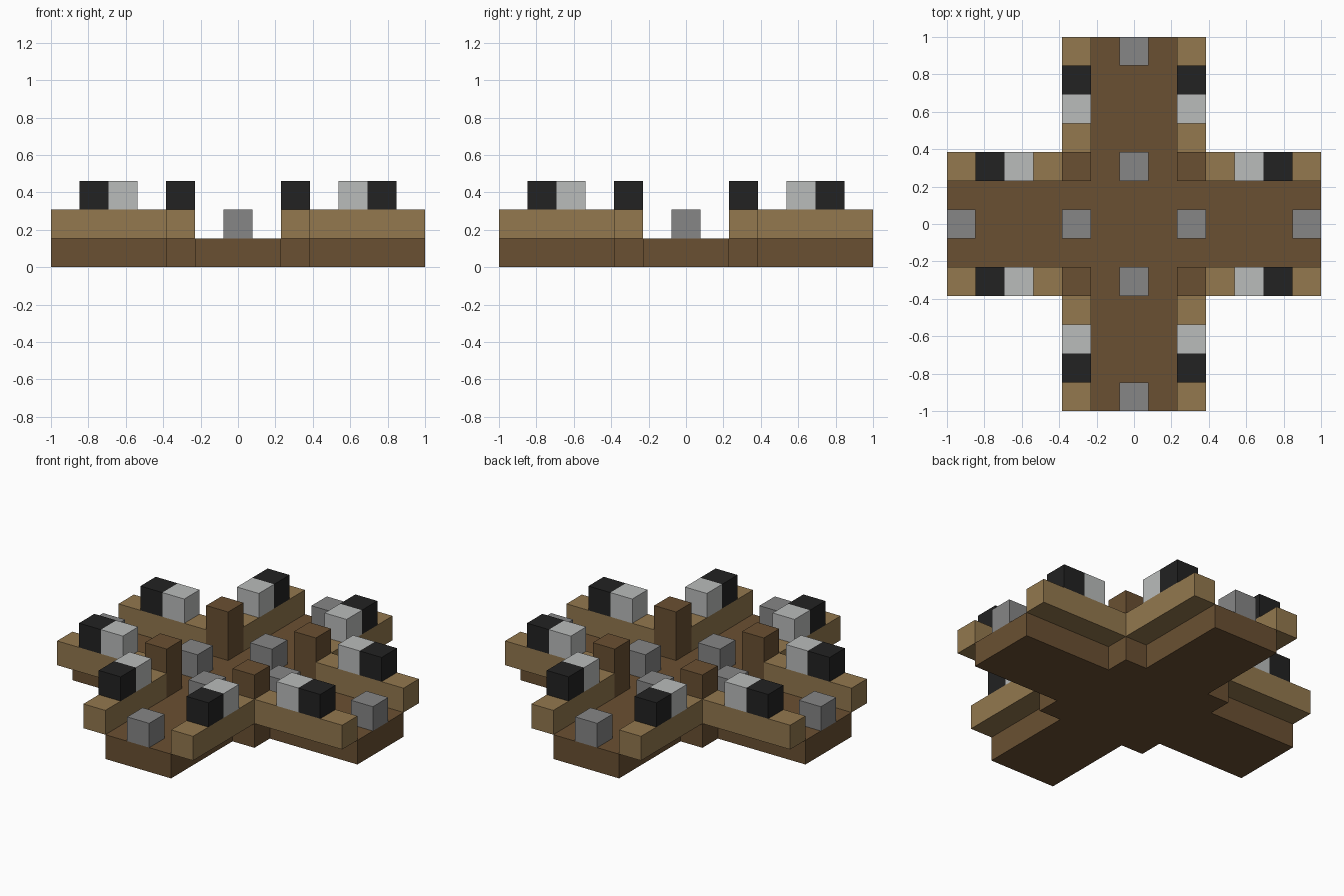
import bpy
import bmesh
from math import pi
from mathutils import Matrix, Vector

cube = bpy.data.objects.get("Cube")
if cube:
    bpy.data.objects.remove(cube)

U = 1 / 13  # half a block


def material(name, *rgb):
    """Flat material from display values, stored as linear."""
    colour = [((c / 255 + 0.055) / 1.055) ** 2.4 for c in rgb] + [1]
    mat = bpy.data.materials.new(name)
    mat.use_nodes = True
    mat.diffuse_color = colour
    mat.node_tree.nodes["Principled BSDF"].inputs["Base Color"].default_value = colour
    return mat


DARK_WOOD = material("dark wood", 106, 80, 50)
LIGHT_WOOD = material("light wood", 147, 120, 78)
STONE = material("grey stone", 134, 134, 134)
WHITE = material("pale grey", 186, 188, 187)
BLACK = material("black", 34, 34, 34)


def finish(bm, name, mat):
    bmesh.ops.recalc_face_normals(bm, faces=bm.faces)
    mesh = bpy.data.meshes.new(name)
    bm.to_mesh(mesh)
    bm.free()
    mesh.materials.append(mat)
    bpy.context.collection.objects.link(bpy.data.objects.new(name, mesh))


def box(name, mat, low, high, turn):
    """Box between two corners in half blocks, turned about the centre."""
    low, high = Vector(low) * U, Vector(high) * U
    bm = bmesh.new()
    bmesh.ops.create_cube(bm, size=1, matrix=turn @ Matrix.Translation((low + high) / 2)
                          @ Matrix.Diagonal((*(high - low), 1)))
    finish(bm, name, mat)


# Cross-shaped floor: one quarter of the outline, turned four times
bm = bmesh.new()
outline = []
for i in range(4):
    turn = Matrix.Rotation(i * pi / 2, 4, "Z")
    for x, y in ((13, -3), (13, 3), (3, 3)):
        outline.append(bm.verts.new(turn @ Vector((x * U, y * U, 0))))
floor = bm.faces.new(outline)
top = bmesh.ops.extrude_face_region(bm, geom=[floor])["geom"]
bmesh.ops.translate(bm, vec=(0, 0, 2 * U),
                    verts=[v for v in top if isinstance(v, bmesh.types.BMVert)])
finish(bm, "cross_floor", DARK_WOOD)

# Four identical arms
for i, arm in enumerate(("left", "back", "right", "front")):
    turn = Matrix.Rotation(i * pi / 2, 4, "Z")

    # Corner post and the stone blocks along the middle of the arm
    box(f"{arm}_corner_post", DARK_WOOD, (3, 3, 0), (5, 5, 6), turn)
    box(f"{arm}_inner_stone", STONE, (3, -1, 2), (5, 1, 4), turn)
    box(f"{arm}_outer_stone", STONE, (11, -1, 2), (13, 1, 4), turn)

    # Overhanging rails, each carrying a pale and a black block
    for side, y in (("a", -5), ("b", 3)):
        box(f"{arm}_rail_{side}", LIGHT_WOOD, (5, y, 2), (13, y + 2, 4), turn)
        box(f"{arm}_pale_block_{side}", WHITE, (7, y, 4), (9, y + 2, 6), turn)
        box(f"{arm}_black_block_{side}", BLACK, (9, y, 4), (11, y + 2, 6), turn)
